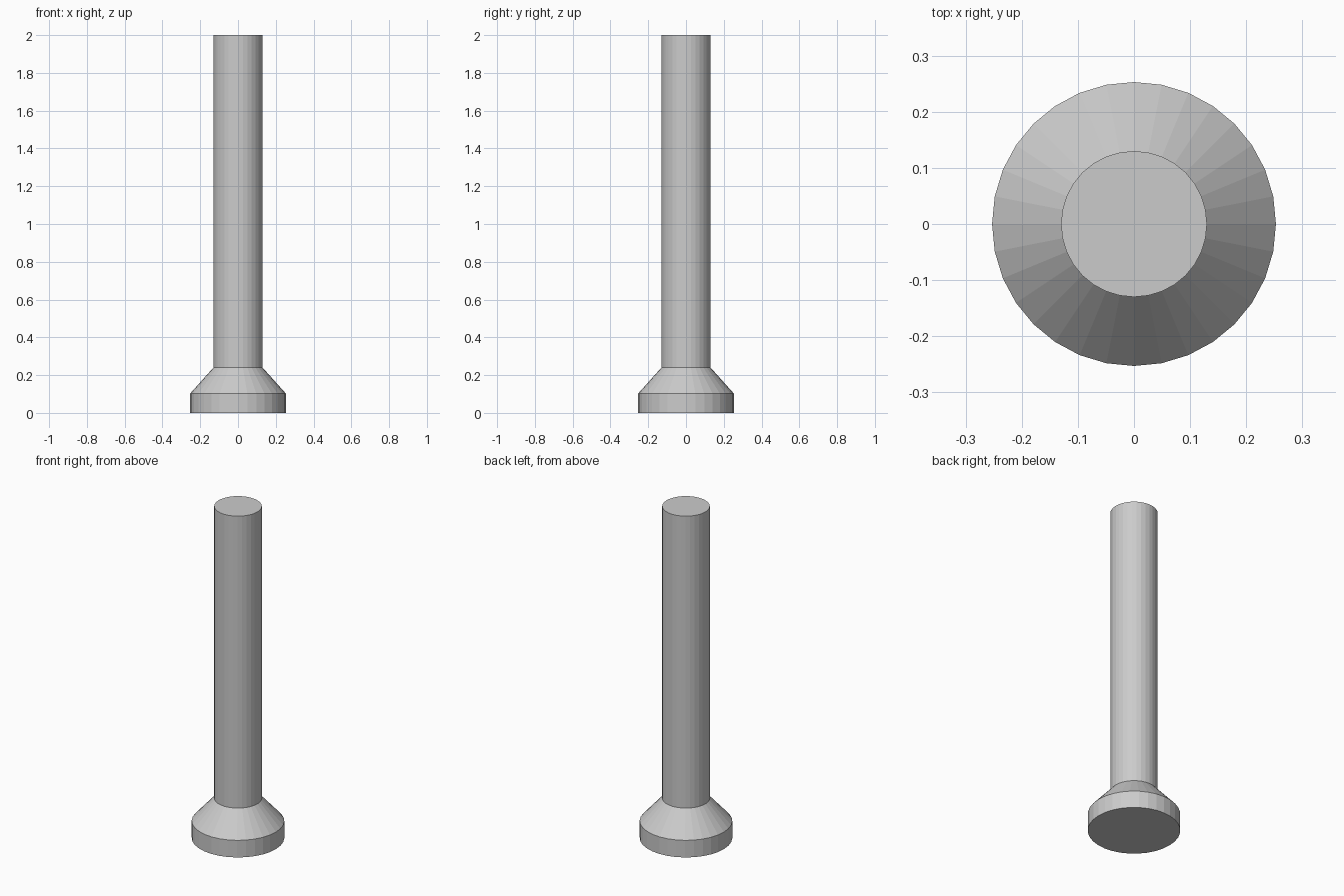
import bpy
import bmesh
from math import cos, sin, tau

if "Cube" in bpy.data.objects:
    bpy.data.objects.remove(bpy.data.objects["Cube"])

SIDES = 32


def lathe(name, profile, cap_bottom=False, cap_top=False):
    """Revolve (radius, z) points around the z axis with flat faces."""
    bm = bmesh.new()
    rings = [[bm.verts.new((r * cos(tau * i / SIDES), r * sin(tau * i / SIDES), z))
              for i in range(SIDES)] for r, z in profile]
    for low, high in zip(rings, rings[1:]):
        for i in range(SIDES):
            j = (i + 1) % SIDES
            bm.faces.new((low[i], low[j], high[j], high[i]))
    if cap_bottom:
        bm.faces.new(rings[0][::-1])
    if cap_top:
        bm.faces.new(rings[-1])
    mesh = bpy.data.meshes.new(name)
    bm.to_mesh(mesh)
    bm.free()
    obj = bpy.data.objects.new(name, mesh)
    bpy.context.collection.objects.link(obj)
    return obj


# Flared foot: short drum with a sloped shoulder
lathe("base", [(0.253, 0), (0.253, 0.103), (0.13, 0.24)], cap_bottom=True)

# Straight post rising from the shoulder
lathe("shaft", [(0.13, 0.24), (0.13, 2.0)], cap_top=True)
